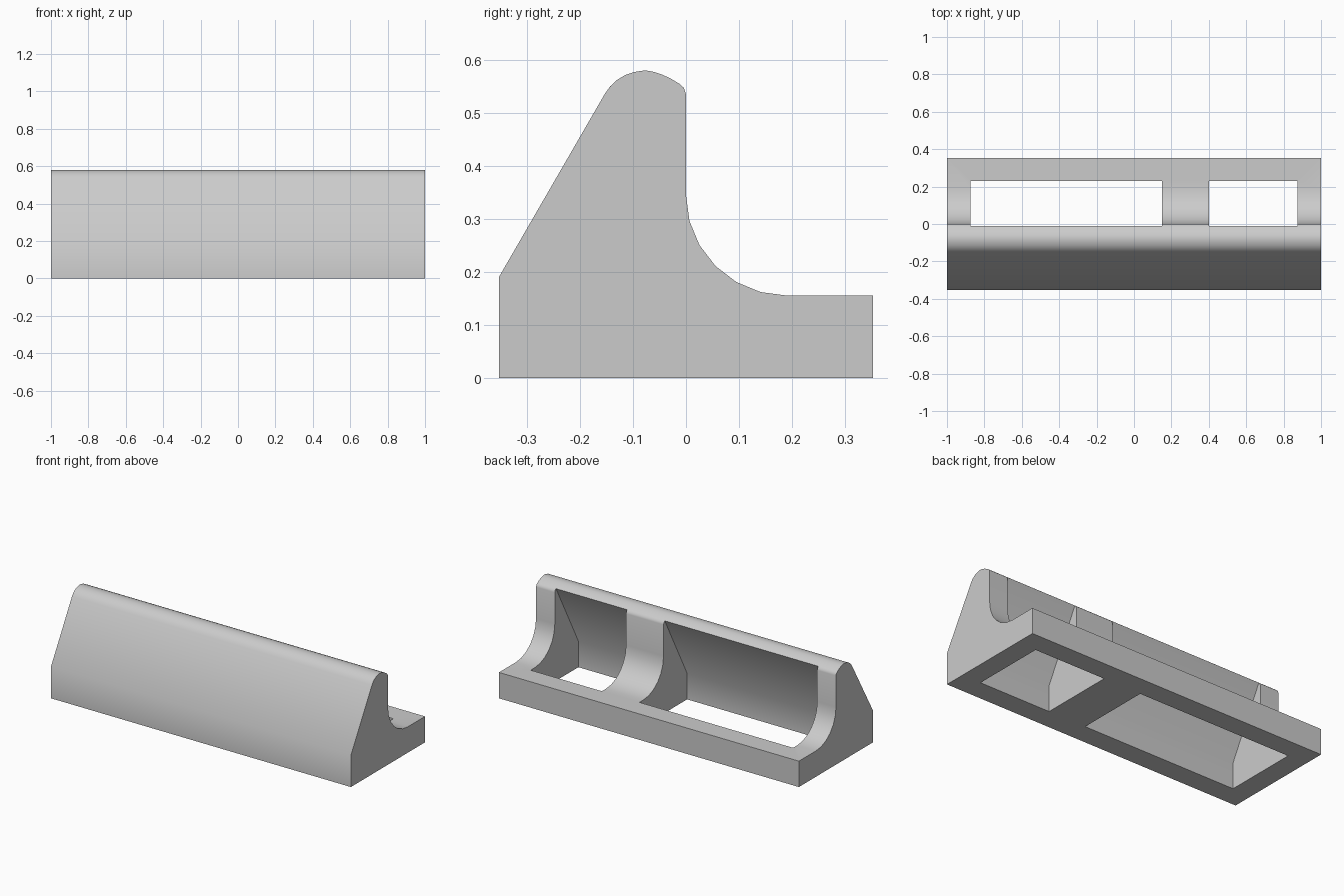
import bpy, bmesh, math

cube = bpy.data.objects.get("Cube")
if cube:
    bpy.data.objects.remove(cube, do_unlink=True)

grey = bpy.data.materials.new("light_grey")
grey.use_nodes = True
colour = (0.6, 0.6, 0.6, 1)
grey.diffuse_color = colour
grey.node_tree.nodes["Principled BSDF"].inputs["Base Color"].default_value = colour


def extrude_profile(name, profile, x0, x1):
    """Sweep a closed (y, z) profile along x."""
    bm = bmesh.new()
    face = bm.faces.new([bm.verts.new((x0, y, z)) for y, z in profile])
    swept = bmesh.ops.extrude_face_region(bm, geom=[face])["geom"]
    moved = [v for v in swept if isinstance(v, bmesh.types.BMVert)]
    bmesh.ops.translate(bm, verts=moved, vec=(x1 - x0, 0, 0))
    bmesh.ops.recalc_face_normals(bm, faces=bm.faces)
    mesh = bpy.data.meshes.new(name)
    bm.to_mesh(mesh)
    bm.free()
    mesh.materials.append(grey)
    obj = bpy.data.objects.new(name, mesh)
    bpy.context.collection.objects.link(obj)
    return obj


# Body: sloped front, rounded crest, upright back, concave fillet, low shelf
depth, shelf, radius = 0.353, 0.156, 0.19
crest = [(-0.153, 0.537), (-0.143, 0.551), (-0.13, 0.563), (-0.115, 0.572),
         (-0.097, 0.578), (-0.077, 0.581), (-0.06, 0.578), (-0.045, 0.573),
         (-0.028, 0.565), (-0.013, 0.556), (-0.004, 0.548), (0, 0.536)]
steps = 6
fillet = []
for i in range(steps + 1):
    a = math.pi / 2 * i / steps
    fillet.append((radius * (1 - math.cos(a)), shelf + radius * (1 - math.sin(a))))
outline = [(-depth, 0), (-depth, 0.191)] + crest + fillet + [(depth, shelf), (depth, 0)]
body = extrude_profile("holder_body", outline, -1, 1)

# Two through pockets whose front wall follows the slope of the body
pocket = [(-0.225, -0.1), (-0.225, 0.157), (-0.01, 0.558), (0.02, 0.614),
          (0.23, 0.614), (0.23, -0.1)]
for name, x0, x1 in (("long_pocket_cutter", -0.875, 0.15),
                     ("short_pocket_cutter", 0.4, 0.875)):
    cutter = extrude_profile(name, pocket, x0, x1)
    cutter.hide_render = True
    cut = body.modifiers.new(name, 'BOOLEAN')
    cut.operation = 'DIFFERENCE'
    cut.solver = 'EXACT'
    cut.object = cutter
    bpy.context.view_layer.objects.active = body
    bpy.ops.object.modifier_apply(modifier=name)
    bpy.data.objects.remove(cutter, do_unlink=True)

# Smooth curved surfaces, sharp corners
bpy.ops.object.select_all(action='DESELECT')
body.select_set(True)
bpy.context.view_layer.objects.active = body
bpy.ops.object.shade_smooth_by_angle(angle=math.radians(35))
